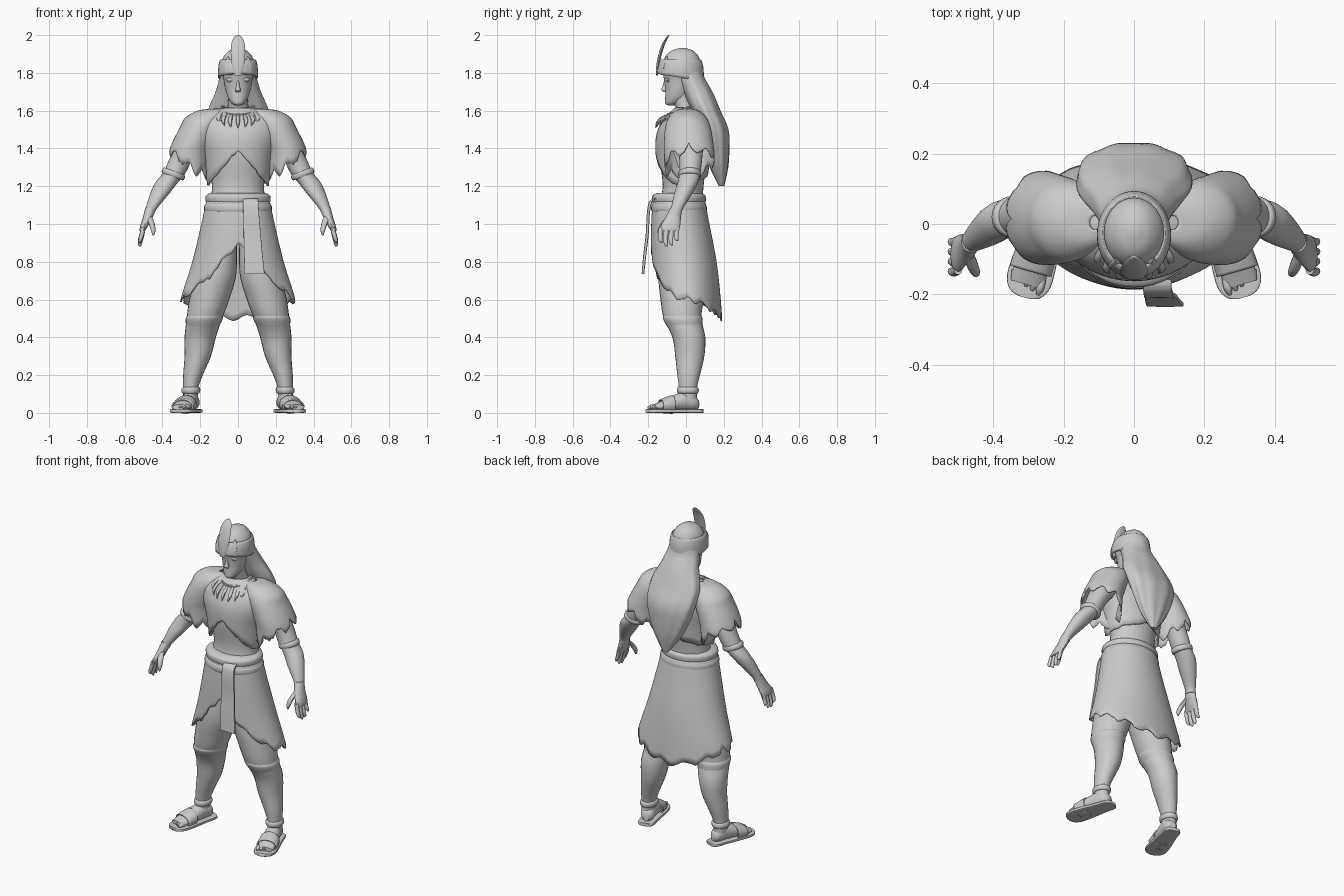
import bpy, bmesh, random
from math import sin, cos, pi, copysign
from mathutils import Matrix, Vector
random.seed(4)


def sample(keys, u):
    """Catmull-Rom through the keys"""
    m = len(keys) - 1
    i = min(int(u), m - 1)
    t = u - i
    k = [keys[max(0, min(m, j))] for j in (i - 1, i, i + 1, i + 2)]
    return [0.5 * (2 * b + (c - a) * t + (2*a - 5*b + 4*c - d) * t*t + (3*b - a - 3*c + d) * t**3)
            for a, b, c, d in zip(*k)]


def tube(name, keys, n=24, p=1, hem=None, along_y=False, xf=None,
         mirror=False, thick=0, cap=True, wob=None, sub=4):
    """Loft of ellipses (x, y, z, rx, ry); hem(angle) gives the z where cloth ends"""
    m = len(keys) - 1
    rows = m * sub
    ends = []
    for j in range(n):
        lo, hi = 0.0, float(m)
        if hem:
            h = hem(2 * pi * j / n)
            for _ in range(18):
                mid = (lo + hi) / 2
                if sample(keys, mid)[2] > h:
                    lo = mid
                else:
                    hi = mid
        ends.append(hi)
    bm = bmesh.new()
    grid = []
    for i in range(rows + 1):
        row = []
        for j in range(n):
            a = 2 * pi * j / n
            x, y, z, rx, ry = sample(keys, ends[j] * i / rows)
            w = wob(a, i / rows) if wob else 1
            ca, sa = cos(a), sin(a)
            v = Vector((x + rx * w * copysign(abs(ca) ** p, ca),
                        y + ry * w * copysign(abs(sa) ** p, sa), z))
            if along_y:
                v = Vector((v.x, v.z, v.y))
            row.append(bm.verts.new(xf @ v if xf else v))
        grid.append(row)
    for r0, r1 in zip(grid, grid[1:]):
        for j in range(n):
            k = (j + 1) % n
            bm.faces.new((r0[j], r0[k], r1[k], r1[j]))
    if cap:
        bm.faces.new(grid[0])
        bm.faces.new(grid[-1])
    bmesh.ops.recalc_face_normals(bm, faces=bm.faces)
    me = bpy.data.meshes.new(name)
    bm.to_mesh(me)
    bm.free()
    ob = bpy.data.objects.new(name, me)
    bpy.context.collection.objects.link(ob)
    if thick:
        s = ob.modifiers.new("thickness", 'SOLIDIFY')
        s.thickness, s.offset = thick, 0
    if mirror:
        ob.modifiers.new("mirror", 'MIRROR')
    return ob


def jag(a, k, amp):
    """Ragged edge: triangle wave plus noise"""
    return amp * (abs((a * k / pi) % 2 - 1) - 0.5) + random.uniform(-amp, amp) * 0.2


# Torso and neck
tube("torso", [(0, -.03, .95, .14, .11), (0, -.03, 1.08, .15, .115), (0, -.015, 1.2, .138, .108),
               (0, -.015, 1.35, .16, .125), (0, -.012, 1.47, .18, .122), (0, -.005, 1.54, .15, .085),
               (0, 0, 1.59, .08, .055)], n=32)
tube("neck", [(0, .01, 1.55, .085, .065), (0, .005, 1.6, .06, .056), (0, -.015, 1.65, .052, .055),
              (0, -.02, 1.7, .052, .055)])

# Head and face
tube("head", [(0, -.08, 1.628, .012, .015), (0, -.072, 1.638, .032, .038), (0, -.05, 1.668, .053, .06),
              (0, -.036, 1.71, .066, .073), (0, -.03, 1.76, .075, .085), (0, -.026, 1.82, .088, .1),
              (0, -.022, 1.875, .082, .094), (0, -.02, 1.915, .05, .062), (0, -.018, 1.932, .012, .014)], n=32)
tube("nose", [(0, -.105, 1.76, .007, .01), (0, -.112, 1.73, .009, .012), (0, -.115, 1.71, .015, .016),
              (0, -.105, 1.698, .011, .01)], n=12)
tube("lips", [(0, -.101, 1.682, .01, .006), (0, -.1, 1.676, .021, .01), (0, -.1, 1.67, .018, .007),
              (0, -.098, 1.664, .016, .009), (0, -.096, 1.658, .008, .004)], n=12)
tube("brow", [(.034, -.097, 1.772, .022, .01), (.034, -.097, 1.762, .028, .012), (.034, -.094, 1.753, .022, .008)],
     n=12, mirror=True)

# Headband, with the front edge higher than the back
tube("headband", [(0, -.026, 1.868, .086, .1), (0, -.028, 1.858, .094, .108), (0, -.03, 1.82, .1, .118),
                  (0, -.032, 1.75, .1, .122)],
     n=40, hem=lambda a: 1.775 - .02 * sin(a), thick=.01, cap=False)
tube("headband_point", [(.05, -.12, 1.79, .022, .012), (.05, -.118, 1.83, .024, .012), (.052, -.108, 1.865, .013, .01),
                        (.053, -.1, 1.887, .002, .003)], n=12, mirror=True)
# Feather
tube("feather", [(0, -.154, 1.785, .016, .006), (0, -.15, 1.83, .03, .008), (0, -.139, 1.89, .038, .009),
                 (0, -.12, 1.95, .036, .008), (.0, -.101, 1.985, .024, .006), (0, -.092, 2.0, .006, .004)],
     n=12)
# Long hair falling down the back
tube("hair", [(0, 0, 1.85, .085, .085), (0, .02, 1.78, .098, .076), (0, .06, 1.7, .12, .08),
              (0, .105, 1.6, .16, .078), (0, .148, 1.5, .158, .078), (0, .165, 1.4, .13, .065),
              (.005, .175, 1.3, .085, .048), (.01, .188, 1.2, .018, .014)],
     n=64, wob=lambda a, t: 1 + .04 * t * sin(9 * a + 5 * t))

# Cropped vest with arched front hem
def vest_hem(a):
    x = abs(cos(a))
    z = 1.39 - .19 * x if sin(a) < 0 else 1.27 - .05 * x
    return z + random.uniform(-.006, .006)

tube("vest", [(0, 0, 1.612, .068, .06), (0, -.002, 1.59, .135, .078), (0, -.008, 1.545, .205, .113),
              (0, -.013, 1.49, .212, .135), (0, -.015, 1.43, .2, .143), (0, -.018, 1.34, .175, .138),
              (0, -.018, 1.19, .158, .128)],
     n=64, hem=vest_hem, thick=.008, cap=False)
# Ragged shoulder sleeves
tube("sleeve", [(.11, .004, 1.607, .015, .02), (.135, .005, 1.597, .075, .06), (.172, .008, 1.56, .105, .098),
                (.2, .01, 1.51, .104, .117), (.238, .014, 1.43, .107, .127), (.258, .018, 1.36, .107, .13),
                (.262, .02, 1.2, .1, .13)],
     n=60, hem=lambda a: 1.325 + .07 * cos(a) + .015 * sin(a) + jag(a, 8, .05),
     thick=.007, mirror=True, cap=False)

# Claw necklace
bpy.ops.mesh.primitive_torus_add(major_segments=40, minor_segments=8, major_radius=.088, minor_radius=.007,
                                 location=(0, -.012, 1.608), rotation=(.33, 0, 0))
bpy.context.object.name = "necklace_cord"
for i in range(7):
    th = (i - 3) * .38
    x, y, z = .088 * sin(th), -.022 - .082 * cos(th), 1.608 - .03 * cos(th)
    tube(f"claw_{i}", [(x, y, z, .007, .007), (x * 1.2, y - .026, z - .016, .011, .01),
                       (x * 1.3, y - .046, z - .04, .01, .009),
                       (x * 1.15, y - .058, z - .07, .001, .001)], n=8, sub=3)

# Arms
tube("arm", [(.2, .01, 1.51, .07, .07), (.255, .02, 1.42, .075, .07), (.303, .025, 1.34, .062, .06),
             (.338, .02, 1.27, .06, .056), (.378, .01, 1.22, .06, .054), (.415, -.015, 1.16, .05, .048),
             (.46, -.048, 1.08, .03, .032), (.47, -.056, 1.05, .026, .032)], mirror=True)
tilt = Matrix.Translation((.342, .02, 1.265)) @ Matrix.Rotation(-.35, 4, 'Y')
tube("arm_band", [(0, 0, .016, .056, .053), (0, 0, .009, .063, .059), (0, 0, -.009, .063, .059),
                  (0, 0, -.016, .056, .053)], xf=tilt, mirror=True, sub=2)
# Hands
tube("palm", [(.462, -.05, 1.09, .028, .03), (.476, -.066, 1.04, .026, .04), (.499, -.084, .985, .02, .052),
              (.507, -.088, .962, .014, .046)], n=16, mirror=True)
for i in range(4):
    y, ln = -.13 + .028 * i, (.075, .095, .09, .065)[i]
    tube(f"finger_{i}", [(.499, y, .985, .012, .014), (.511, y - .006, .975 - ln * .5, .012, .013),
                         (.519, y - .004, .975 - ln * .85, .01, .011), (.519, y, .975 - ln, .004, .004)],
         n=10, sub=3, mirror=True)
tube("thumb", [(.472, -.085, 1.04, .017, .017), (.457, -.12, 1.0, .016, .017), (.449, -.138, .965, .012, .013),
               (.448, -.142, .94, .004, .004)], n=10, mirror=True)

# Rolled belt
tube("belt", [(0, -.035, 1.165, .145, .115), (0, -.037, 1.15, .17, .14), (0, -.037, 1.125, .172, .142),
              (0, -.037, 1.112, .168, .138), (0, -.037, 1.095, .178, .146), (0, -.037, 1.07, .178, .146),
              (0, -.037, 1.052, .16, .13)], n=40)
# Hanging sash end
tube("sash", [(.066, -.165, 1.135, .04, .008), (.067, -.188, 1.115, .041, .009), (.07, -.2, 1.05, .042, .008),
              (.075, -.205, .95, .045, .008), (.081, -.218, .84, .049, .008), (.088, -.228, .735, .053, .007)],
     n=20, p=.3)

# Skirt, parted at the front and longest at the back
def skirt_hem(a):
    x = abs(cos(a))
    z = .9 - .3 * x if sin(a) < 0 else .5 + .1 * x * x
    return z + jag(a, 13, .035)

tube("skirt", [(0, -.037, 1.12, .165, .135), (0, -.03, 1.0, .19, .15), (0, -.012, .8, .238, .17),
               (0, .003, .6, .3, .177), (0, .01, .45, .33, .18)],
     n=84, hem=skirt_hem, thick=.008, cap=False)

# Legs
tube("leg", [(.085, -.03, .98, .075, .09), (.115, -.03, .75, .108, .116), (.152, -.022, .6, .106, .113),
             (.178, -.018, .5, .094, .1), (.2, .015, .4, .083, .087), (.213, .02, .3, .07, .077),
             (.238, .014, .2, .052, .06), (.25, .01, .13, .04, .048), (.25, .01, .05, .04, .05)],
     mirror=True)
tube("knee_wrap", [(.174, -.02, .515, .094, .101), (.178, -.018, .503, .098, .105), (.182, -.014, .485, .096, .102),
                   (.188, -.006, .455, .086, .093)], mirror=True)
tube("ankle_band", [(.248, .01, .137, .041, .05), (.249, .01, .13, .049, .057), (.25, .01, .11, .049, .057),
                    (.25, .01, .102, .041, .05)], mirror=True, sub=2)

# Feet and sandals, turned outward
turn = Matrix.Translation((.252, 0, 0)) @ Matrix.Rotation(.28, 4, 'Z')
foot = dict(along_y=True, xf=turn, mirror=True)
tube("foot", [(0, .045, .068, .018, .022), (0, .055, .045, .038, .04), (0, .062, -.01, .044, .05),
              (.002, .048, -.09, .048, .036), (.004, .035, -.15, .05, .022), (.004, .03, -.18, .046, .014)], **foot)
for i in range(5):
    x, e = -.036 + .02 * i, -.2 + .007 * i
    tube(f"toe_{i}", [(x, .032, -.15, .01, .012), (x, .032, e + .02, .012, .013), (x, .028, e, .004, .005)],
         n=10, **foot)
tube("sandal_sole", [(0, .01, .09, .022, .01), (0, .01, .072, .046, .01), (0, .01, 0, .052, .01),
                     (0, .01, -.1, .063, .01), (0, .01, -.17, .064, .01), (0, .01, -.205, .046, .01),
                     (0, .01, -.217, .018, .01)], n=20, p=.35, **foot)
tube("sandal_strap", [(.002, .045, -.075, .054, .046), (.003, .042, -.1, .056, .042), (.003, .036, -.14, .057, .033)],
     thick=.008, cap=False, **foot)

# Smooth shading with sharp edges kept
for ob in bpy.context.scene.objects:
    ob.select_set(True)
    bpy.context.view_layer.objects.active = ob
bpy.ops.object.shade_smooth_by_angle(angle=.7)
